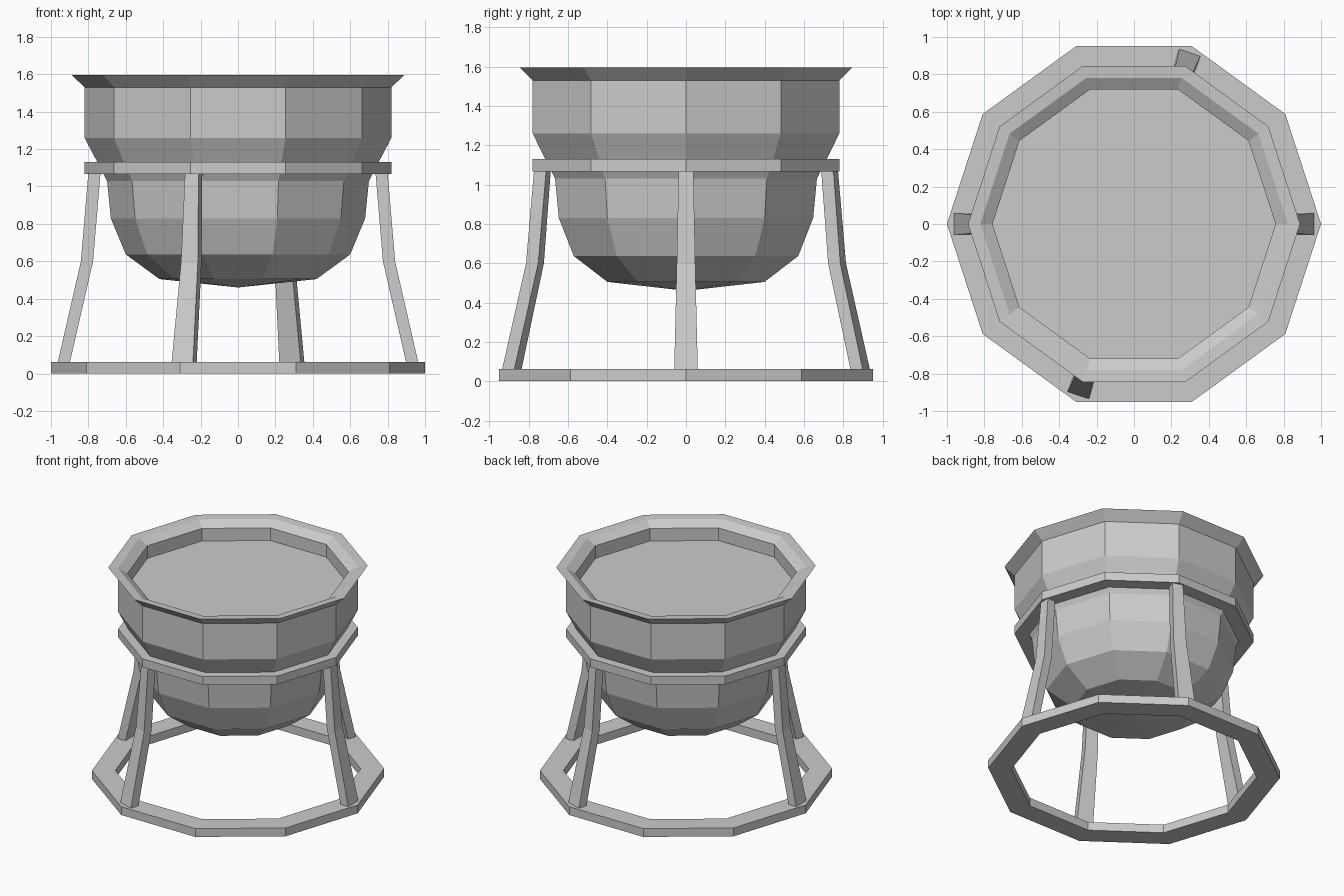
import bpy, bmesh
from math import cos, sin, pi, radians

if "Cube" in bpy.data.objects:
    bpy.data.objects.remove(bpy.data.objects["Cube"])

SIDES = 10


def finish(name, bm):
    bmesh.ops.recalc_face_normals(bm, faces=bm.faces)
    me = bpy.data.meshes.new(name)
    bm.to_mesh(me)
    bm.free()
    ob = bpy.data.objects.new(name, me)
    bpy.context.collection.objects.link(ob)
    return ob


def lathe(name, profile, closed=False):
    """Ten-sided revolve of an (r, z) profile; r = 0 makes a pole."""
    bm = bmesh.new()
    rings = []
    for r, z in profile:
        if r == 0:
            rings.append([bm.verts.new((0, 0, z))] * SIDES)
        else:
            rings.append([bm.verts.new((r * cos(2 * pi * i / SIDES), r * sin(2 * pi * i / SIDES), z))
                          for i in range(SIDES)])
    pairs = list(zip(rings, rings[1:]))
    if closed:
        pairs.append((rings[-1], rings[0]))
    for a, b in pairs:
        for i in range(SIDES):
            j = (i + 1) % SIDES
            quad = dict.fromkeys((a[i], a[j], b[j], b[i]))
            bm.faces.new(list(quad))
    if not closed:  # flat cap over the last ring
        bm.faces.new(rings[-1])
    return finish(name, bm)


def flat_ring(name, r_in, r_out, z0, z1):
    return lathe(name, [(r_out, z0), (r_out, z1), (r_in, z1), (r_in, z0)], closed=True)


# bent tapering leg: (inner r, outer r, half width, z) sections
LEG = [(0.90, 0.965, 0.06, 0.055), (0.775, 0.84, 0.047, 0.60), (0.735, 0.80, 0.038, 1.075)]


def leg(name, angle):
    bm = bmesh.new()
    c, s = cos(angle), sin(angle)
    loops = []
    for r0, r1, w, z in LEG:
        loops.append([bm.verts.new((r * c - t * s, r * s + t * c, z))
                      for r, t in ((r0, -w), (r1, -w), (r1, w), (r0, w))])
    for a, b in zip(loops, loops[1:]):
        for i in range(4):
            j = (i + 1) % 4
            bm.faces.new((a[i], a[j], b[j], b[i]))
    bm.faces.new(loops[0])
    bm.faces.new(loops[-1])
    return finish(name, bm)


# kettle bowl with flared rim and recessed drum head
lathe("bowl", [(0, 0.46), (0.42, 0.505), (0.60, 0.637), (0.68, 0.83), (0.70, 1.03),
               (0.82, 1.26), (0.82, 1.53), (0.888, 1.595), (0.822, 1.59),
               (0.757, 1.55), (0.757, 1.455)])

# stand
flat_ring("base_ring", 0.84, 1.0, 0.0, 0.063)
flat_ring("support_ring", 0.72, 0.82, 1.067, 1.13)
for label, deg in (("right", 0), ("back", 72), ("left", 180), ("front", 252)):
    leg(label + "_leg", radians(deg))
